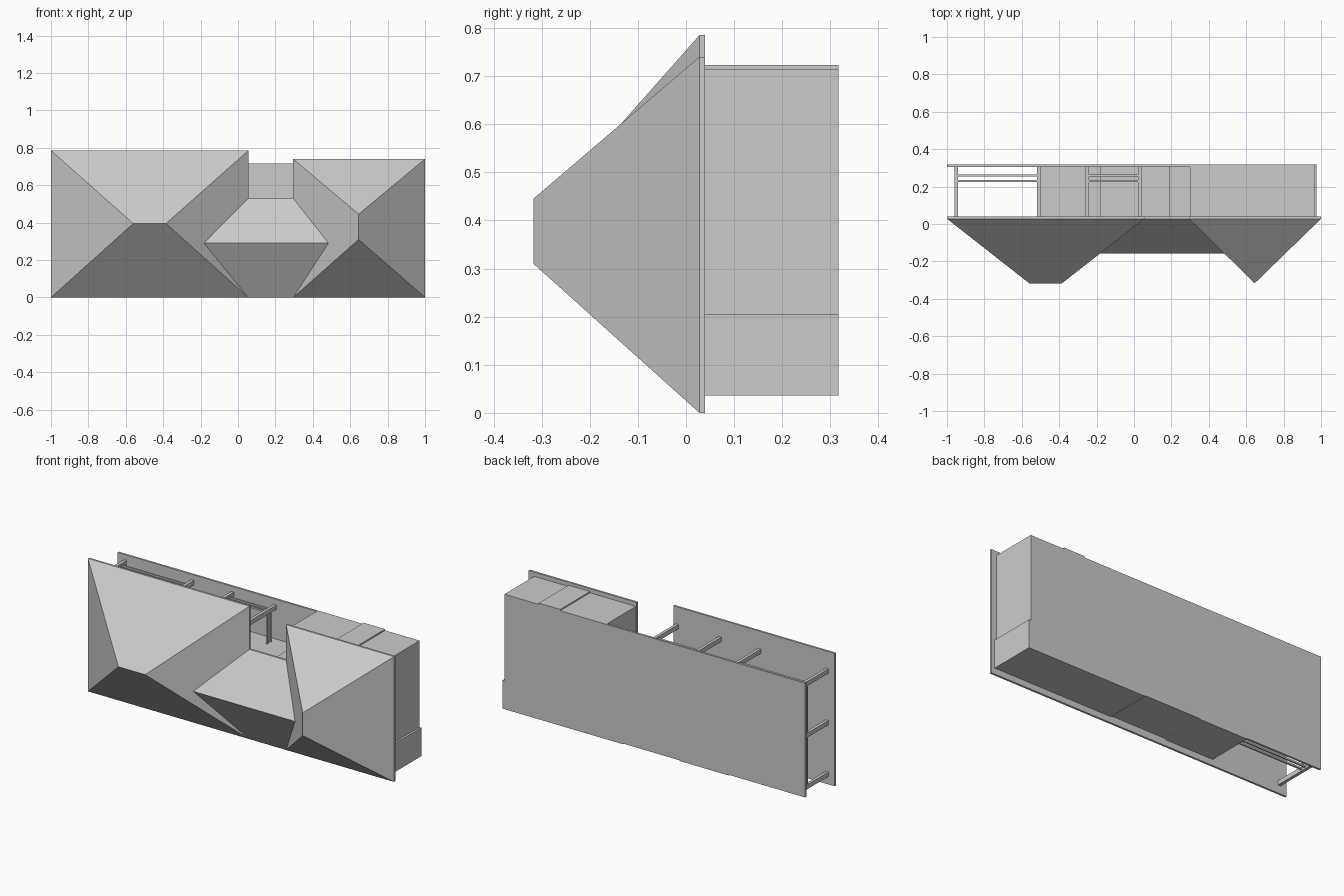
import bpy

if "Cube" in bpy.data.objects:
    bpy.data.objects.remove(bpy.data.objects["Cube"])

BACK, LIP, FRONT = 0.317, 0.04, 0.028


def mesh(name, verts, faces):
    me = bpy.data.meshes.new(name)
    me.from_pydata(verts, [], faces)
    ob = bpy.data.objects.new(name, me)
    bpy.context.collection.objects.link(ob)
    return ob


def box(name, x, y, z):
    v = [(a, b, c) for a in x for b in y for c in z]
    return mesh(name, v, [(0, 1, 3, 2), (4, 6, 7, 5), (0, 4, 5, 1),
                          (2, 3, 7, 6), (0, 2, 6, 4), (1, 5, 7, 3)])


def bay(name, x0, x1, top, a, b, vertical=False):
    """Faceted bay: thin rectangular rim drawn forward to a ridge a-b."""
    corners = [(x0, 0), (x1, 0), (x1, top), (x0, top)]
    v = [(x, LIP, z) for x, z in corners] + [(x, FRONT, z) for x, z in corners] + [a, b]
    f = [(3, 2, 1, 0)] + [(i, (i + 1) % 4, 4 + (i + 1) % 4, 4 + i) for i in range(4)]
    if vertical:   # a below b
        f += [(4, 5, 8), (5, 6, 9, 8), (6, 7, 9), (7, 4, 8, 9)]
    else:          # a left of b
        f += [(4, 5, 9, 8), (5, 6, 9), (6, 7, 8, 9), (7, 4, 8)]
    return mesh(name, v, f)


# Three faceted front bays
bay("left_bay", -1, 0.055, 0.785, (-0.56, -0.317, 0.395), (-0.385, -0.317, 0.395))
bay("right_bay", 0.295, 1, 0.74, (0.645, -0.317, 0.31), (0.645, -0.317, 0.445), True)
bay("middle_bay", 0.055, 0.295, 0.53, (-0.185, -0.158, 0.29), (0.485, -0.158, 0.29))

# Back wall
box("back_wall", (-1, 0.31), (0.305, BACK), (0.04, 0.715))

# Solid blocks at the right, with shallow steps in their tops and bottoms
for x0, x1, z0, z1 in [(0.3, 0.6, 0.036, 0.715), (0.6, 0.74, 0.036, 0.723),
                       (0.74, 0.965, 0.04, 0.715)]:
    box("right_block", (x0, x1), (LIP, BACK), (z0, z1))
box("right_foot_block", (0.74, 0.977), (LIP, BACK), (0.036, 0.204))

# Lower blocks under the open gap
for x0, x1, z0, z1 in [(-0.5, -0.18, 0.036, 0.2), (-0.18, 0.19, 0.042, 0.48),
                       (0.19, 0.3, 0.036, 0.5)]:
    box("lower_block", (x0, x1), (LIP, BACK), (z0, z1))

# Struts joining the front to the back wall
T = 0.009
for x, z in [(-0.95, 0.67), (-0.51, 0.67), (-0.25, 0.67), (0.03, 0.67),
             (-0.95, 0.365), (-0.95, 0.06)]:
    box("strut", (x - T, x + T), (LIP, 0.305), (z - 0.013, z + 0.013))

# Paired rails around the open frame
for y in (0.23, 0.26):
    Y = (y - 0.005, y + 0.005)
    for x0, x1, z in [(-0.95, -0.51, 0.67), (-0.25, 0.03, 0.67), (-0.95, -0.5, 0.06)]:
        box("rail", (x0, x1), Y, (z - 0.005, z + 0.005))
    for x, z0 in [(-0.95, 0.06), (0.03, 0.48)]:
        box("upright", (x - 0.005, x + 0.005), Y, (z0, 0.67))
